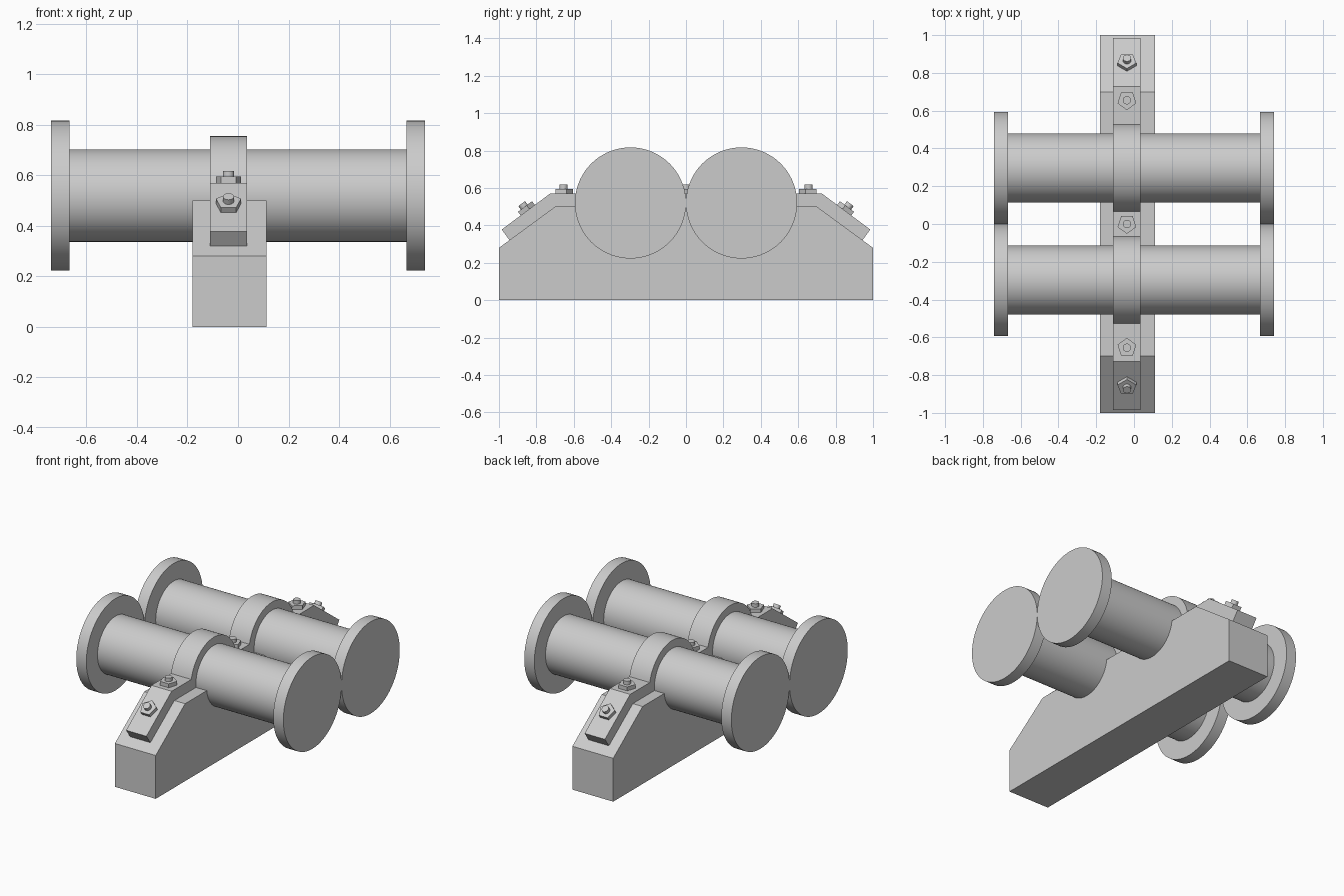
import bpy, bmesh, math
from mathutils import Matrix, Vector

cube = bpy.data.objects.get("Cube")
if cube:
    bpy.data.objects.remove(cube, do_unlink=True)

GREY = (0.6, 0.6, 0.6, 1.0)
metal = bpy.data.materials.new("plain grey")
metal.use_nodes = True
metal.diffuse_color = GREY
metal.node_tree.nodes["Principled BSDF"].inputs["Base Color"].default_value = GREY

PIPE_Y, PIPE_Z, PIPE_R = 0.297, 0.52, 0.183
CLAMP_X = -0.0375      # clamp centre line
BASE_TOP, STRAP_TOP = 0.5, 0.57


def finish(name, bm):
    bmesh.ops.recalc_face_normals(bm, faces=bm.faces)
    mesh = bpy.data.meshes.new(name)
    bm.to_mesh(mesh)
    bm.free()
    mesh.materials.append(metal)
    ob = bpy.data.objects.new(name, mesh)
    bpy.context.collection.objects.link(ob)
    bpy.ops.object.select_all(action='DESELECT')
    ob.select_set(True)
    bpy.context.view_layer.objects.active = ob
    bpy.ops.object.shade_smooth_by_angle(angle=math.radians(25))
    return ob


def extrude_profile(name, points, x0, x1):
    """Extrude a (y, z) outline along x."""
    bm = bmesh.new()
    face = bm.faces.new([bm.verts.new((x0, y, z)) for y, z in points])
    side = bmesh.ops.extrude_face_region(bm, geom=[face])["geom"]
    verts = [v for v in side if isinstance(v, bmesh.types.BMVert)]
    bmesh.ops.translate(bm, verts=verts, vec=(x1 - x0, 0, 0))
    return finish(name, bm)


def add_cylinder(bm, radius, start, end, sides, matrix):
    """Add a capped cylinder along the local z axis of matrix."""
    place = matrix @ Matrix.Translation((0, 0, (start + end) / 2))
    bmesh.ops.create_cone(bm, cap_ends=True, segments=sides, radius1=radius,
                          radius2=radius, depth=end - start, matrix=place)


def arc(radius, level):
    """Arch over the +y pipe, from outer side to inner side, ending at height level."""
    a = math.asin((level - PIPE_Z) / radius)
    n = 32
    angles = [a + (math.pi - 2 * a) * i / n for i in range(n + 1)]
    return [(PIPE_Y + radius * math.cos(t), PIPE_Z + radius * math.sin(t)) for t in angles]


def mirrored(half):
    return half + [(-y, z) for y, z in reversed(half)]


# Support block with sloping shoulders
extrude_profile("support_block",
                mirrored([(1, 0), (1, 0.28), (0.70, BASE_TOP)]), -0.18, 0.112)

# Clamp strap bent over both pipes and down the shoulders
outer = [(0.985, 0.378), (0.727, STRAP_TOP)] + arc(0.235, STRAP_TOP)
inner = [(0.944, 0.321), (0.70, BASE_TOP)] + arc(PIPE_R - 0.004, BASE_TOP)
extrude_profile("clamp_strap", mirrored(outer) + mirrored(inner)[::-1],
                CLAMP_X - 0.0725, CLAMP_X + 0.0725)

# Flanged pipes
along_x = Matrix.Rotation(math.pi / 2, 4, 'Y')
for label, y in (("front", -PIPE_Y), ("back", PIPE_Y)):
    axis = Matrix.Translation((0, y, PIPE_Z)) @ along_x
    bm = bmesh.new()
    add_cylinder(bm, PIPE_R, -0.7, 0.7, 64, axis)
    finish(label + "_pipe", bm)
    for side, x in (("right", -0.74), ("left", 0.668)):
        bm = bmesh.new()
        add_cylinder(bm, 0.297, x, x + 0.072, 72, axis)
        finish(f"{label}_{side}_flange", bm)


def bolt(name, y, z, tilt, point_y):
    """Five-sided nut on a round stud; one corner points along point_y."""
    place = (Matrix.Translation((CLAMP_X, y, z)) @ Matrix.Rotation(tilt, 4, 'X')
             @ Matrix.Rotation(point_y * math.pi / 2, 4, 'Z'))
    bm = bmesh.new()
    ring = [Vector((0.052 * math.cos(i * math.tau / 5),
                    0.052 * math.sin(i * math.tau / 5), -0.005)) for i in range(5)]
    bottom = [bm.verts.new(place @ p) for p in ring]
    top = [bm.verts.new(place @ (p + Vector((0, 0, 0.03)))) for p in ring]
    bm.faces.new(bottom)
    bm.faces.new(top)
    for i in range(5):
        j = (i + 1) % 5
        bm.faces.new((bottom[i], bottom[j], top[j], top[i]))
    add_cylinder(bm, 0.022, 0, 0.048, 20, place)
    finish(name, bm)


# Bolts on the flats, the shoulders and the middle
slope = math.atan2(STRAP_TOP - 0.378, 0.985 - 0.727)
bolt("middle_bolt", 0, STRAP_TOP, 0, -1)
for label, s in (("front", -1), ("back", 1)):
    bolt(label + "_flat_bolt", s * 0.655, STRAP_TOP, 0, -s)
    bolt(label + "_shoulder_bolt", s * 0.85, 0.478, -s * slope, -s)
